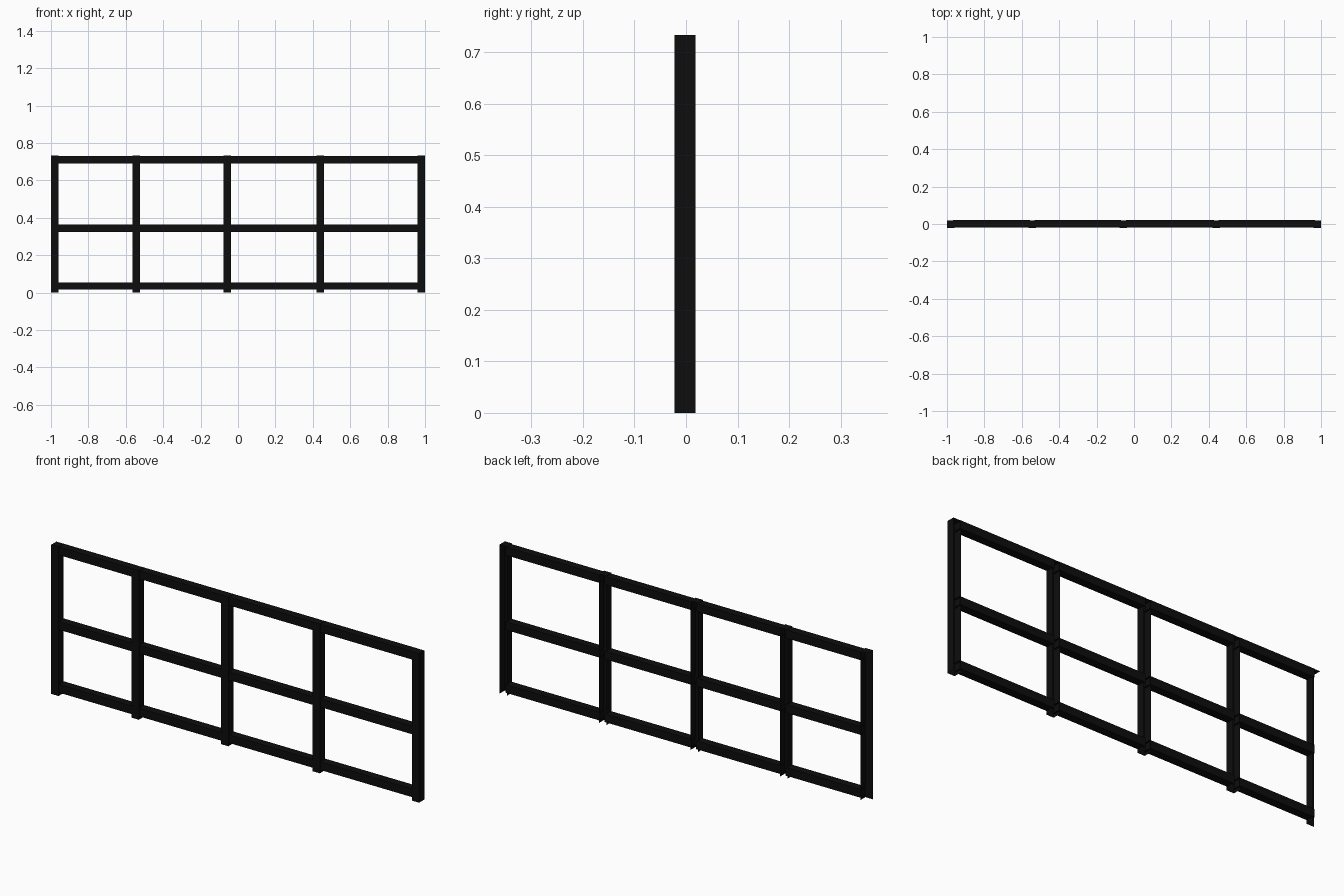
import bpy, bmesh

if "Cube" in bpy.data.objects:
    bpy.data.objects.remove(bpy.data.objects["Cube"])

W = 0.04          # bar width
H = 0.733         # overall height
POST_X = [-0.98, -0.544, -0.057, 0.44, 0.98]
RAIL_Z = [0.035, 0.344, 0.711]

black = bpy.data.materials.new("black_paint")
black.diffuse_color = (0.004, 0.004, 0.004, 1)
black.use_nodes = True
black.node_tree.nodes["Principled BSDF"].inputs["Base Color"].default_value = black.diffuse_color


def bar(name, lo, hi, open_sides):
    """Box from corner lo to corner hi, leaving out the faces named in open_sides."""
    bm = bmesh.new()
    bmesh.ops.create_cube(bm, size=1)
    for v in bm.verts:
        v.co = [lo[i] if v.co[i] < 0 else hi[i] for i in range(3)]
    bm.normal_update()
    axis = {"x": 0, "y": 1, "z": 2}
    drop = [f for f in bm.faces for s in open_sides
            if f.normal[axis[s[1]]] * (1 if s[0] == "+" else -1) > 0.9]
    bmesh.ops.delete(bm, geom=drop, context='FACES')
    mesh = bpy.data.meshes.new(name)
    bm.to_mesh(mesh)
    bm.free()
    mesh.materials.append(black)
    obj = bpy.data.objects.new(name, mesh)
    bpy.context.collection.objects.link(obj)


# Upright posts: capped channels open at the back and foot; the left end is an angle
for i, x in enumerate(POST_X):
    sides = ["+y", "-z"] + (["-x"] if i == 0 else [])
    bar(f"post_{i + 1}", (x - W / 2, -0.022, 0), (x + W / 2, 0.018, H), sides)

# Rail pieces between neighbouring posts, set slightly towards the back
for j, z in enumerate(RAIL_Z):
    for i, (a, b) in enumerate(zip(POST_X, POST_X[1:])):
        bar(f"rail_{j + 1}_bay_{i + 1}",
            (a + W / 2 - 0.007, -0.018, z - W / 2),
            (b - W / 2 + 0.007, 0.022, z + W / 2), ["-x", "+x"])
